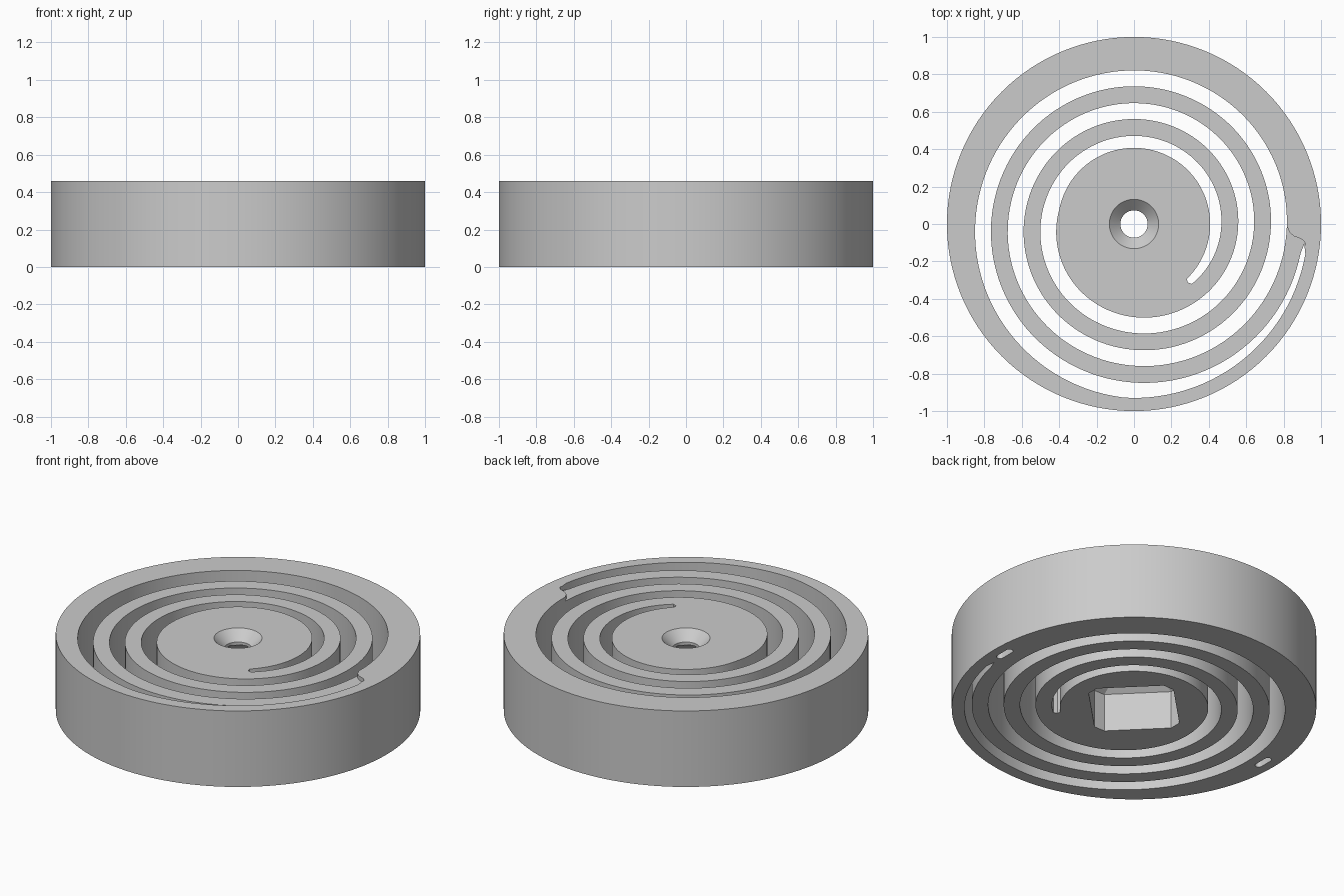
import bpy, bmesh
from math import sin, cos, pi, radians

cube = bpy.data.objects.get("Cube")
if cube:
    bpy.data.objects.remove(cube, do_unlink=True)

HEIGHT, SPRING_TOP = 0.46, 0.435
GAP = 0.0425                      # half width of the spiral gap

grey = bpy.data.materials.new("plain grey")
grey.use_nodes = True
grey.diffuse_color = (0.6, 0.6, 0.6, 1)
grey.node_tree.nodes["Principled BSDF"].inputs["Base Color"].default_value = (0.6, 0.6, 0.6, 1)


def loft(name, rings):
    """Closed solid through rings given as (outline points, z)."""
    bm = bmesh.new()
    loops = [[bm.verts.new((x, y, z)) for x, y in pts] for pts, z in rings]
    n = len(loops[0])
    for a, b in zip(loops, loops[1:]):
        for i in range(n):
            j = (i + 1) % n
            bm.faces.new((a[i], a[j], b[j], b[i]))
    bm.faces.new(loops[0][::-1])
    bm.faces.new(loops[-1])
    bmesh.ops.recalc_face_normals(bm, faces=bm.faces)
    mesh = bpy.data.meshes.new(name)
    bm.to_mesh(mesh)
    bm.free()
    obj = bpy.data.objects.new(name, mesh)
    bpy.context.collection.objects.link(obj)
    mesh.materials.append(grey)
    return obj


def circle(r, n=128):
    return [(r * cos(2 * pi * i / n), r * sin(2 * pi * i / n)) for i in range(n)]


def polar(r, deg):
    return r * cos(radians(deg)), r * sin(radians(deg))


def spiral(deg):
    """Centre radius of the gap, for a slightly off-centre spiral."""
    t = radians(deg)
    return 0.397 + 0.175 * deg / 360 + 0.028 * cos(t) - 0.012 * sin(t)


def cut(target, cutter):
    cutter.hide_render = True
    mod = target.modifiers.new("cut", 'BOOLEAN')
    mod.operation, mod.solver, mod.object = 'DIFFERENCE', 'EXACT', cutter
    bpy.context.view_layer.objects.active = target
    bpy.ops.object.modifier_apply(modifier=mod.name)
    bpy.data.objects.remove(cutter, do_unlink=True)


# Outer drum
body = loft("spiral_spring_disc", [(circle(1), 0), (circle(1), HEIGHT)])

# Spring and hub sit slightly below the rim
START, END = -46, 1073
edge = [polar(min(spiral(d), 0.918), d) for d in range(718, END, 3)]
step = [(0.915, -0.11), (0.912, -0.095), (0.895, -0.08), (0.855, -0.065),
        (0.832, -0.045), (0.822, -0.02), (0.81, 0.0)]
recess = edge + step
cut(body, loft("recess_cutter", [(recess, SPRING_TOP), (recess, HEIGHT + 0.1)]))

# Spiral gap right through, tapering at both ends
angles = range(START, END, 3)
inner = [polar(max(spiral(d) - GAP, 0.407), d) for d in angles]
outer = [polar(min(spiral(d) + GAP, 0.93), d) for d in angles]
tip_in = [polar(0.424, START - 1.5)]
tip_out = [polar(0.917, END + 0.3)]
gap = inner + tip_out + outer[::-1] + tip_in
cut(body, loft("gap_cutter", [(gap, -0.1), (gap, HEIGHT + 0.1)]))

# Square pocket below with cut corners and a tapering roof
D, C = 0.33, 0.035
corner = [(D - C, -C), (D - C, C)]
pocket = []
for k in range(4):
    a, b = round(cos(k * pi / 2)), round(sin(k * pi / 2))
    pocket += [(x * a - y * b, x * b + y * a) for x, y in corner]
roof = [(x * 0.3, y * 0.3) for x, y in pocket]
cut(body, loft("pocket_cutter", [(pocket, -0.1), (pocket, 0.23), (roof, 0.36)]))

# Countersunk screw hole
hole = [(0.073, 0.2), (0.073, 0.377), (0.132, SPRING_TOP), (0.147, 0.45)]
cut(body, loft("hole_cutter", [(circle(r, 64), z) for r, z in hole]))

# Two rounded slots in the underside of the rim
for side in (-1, 1):
    slot = []
    for i in range(18):
        t = pi * (i % 9) / 8 + (pi if i > 8 else 0)
        slot.append((side * 0.926 + 0.02 * cos(t),
                     0.02 * sin(t) + (0.04 if i < 9 else -0.04)))
    cut(body, loft("slot_cutter", [(slot, -0.1), (slot, 0.1)]))

bpy.ops.object.select_all(action='DESELECT')
body.select_set(True)
bpy.context.view_layer.objects.active = body
bpy.ops.object.shade_smooth_by_angle(angle=radians(25))
